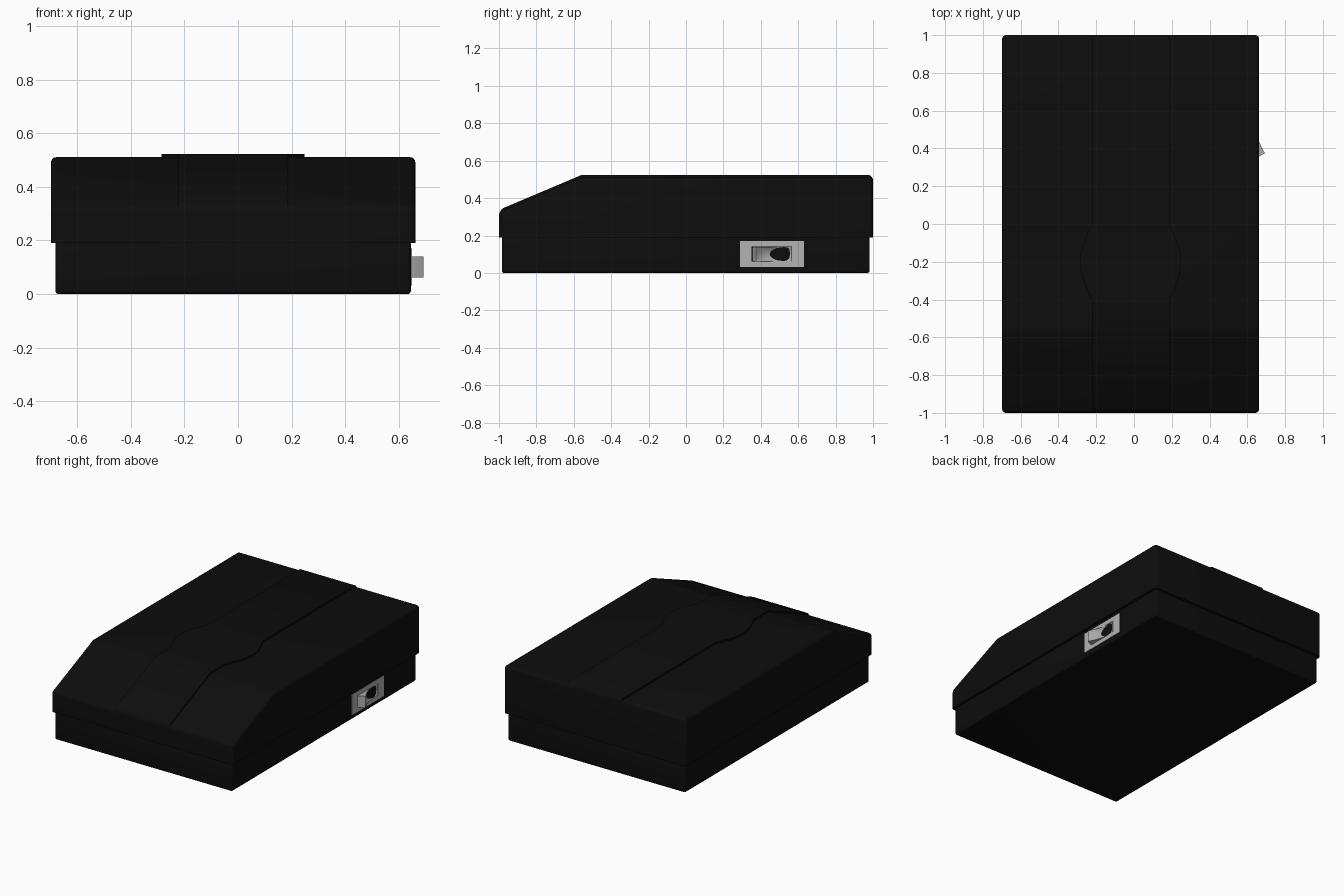
import bpy, bmesh, math

if "Cube" in bpy.data.objects:
    bpy.data.objects.remove(bpy.data.objects["Cube"])


def material(name, value):
    m = bpy.data.materials.new(name)
    m.diffuse_color = (value, value, value, 1)
    m.use_nodes = True
    m.node_tree.nodes["Principled BSDF"].inputs["Base Color"].default_value = m.diffuse_color
    return m


BLACK = material("black_plastic", 0.004)
LIGHT = material("light_grey", 0.45)
METAL = material("mid_grey", 0.4)
CX = -0.018  # centre line of the case


def loft(name, rings, mat, closed=False, bevel=0, bevel_if=None, segments=4):
    """Skin a row of equal-sized rings; cap the ends or close into a loop."""
    bm = bmesh.new()
    vs = [[bm.verts.new(p) for p in r] for r in rings]
    n = len(vs[0])
    pairs = list(zip(vs, vs[1:])) + ([(vs[-1], vs[0])] if closed else [])
    for a, b in pairs:
        for i in range(n):
            bm.faces.new((a[i], a[(i + 1) % n], b[(i + 1) % n], b[i]))
    if not closed:
        bm.faces.new(vs[0])
        bm.faces.new(vs[-1])
    bmesh.ops.recalc_face_normals(bm, faces=bm.faces)
    if bevel:
        edges = [e for e in bm.edges if bevel_if is None or bevel_if(e)]
        bmesh.ops.bevel(bm, geom=edges, offset=bevel, segments=segments,
                        profile=0.5, affect='EDGES')
    me = bpy.data.meshes.new(name)
    bm.to_mesh(me)
    bm.free()
    ob = bpy.data.objects.new(name, me)
    me.materials.append(mat)
    bpy.context.collection.objects.link(ob)
    bpy.ops.object.select_all(action='DESELECT')
    bpy.context.view_layer.objects.active = ob
    ob.select_set(True)
    bpy.ops.object.shade_smooth_by_angle(angle=math.radians(35))
    return ob


def prism_x(profile, x0, x1):
    return [[(x, y, z) for y, z in profile] for x in (x0, x1)]


# lower tray
tray = [(-0.985, 0), (0.982, 0), (0.982, 0.2), (-0.985, 0.2)]
loft("base_tray", prism_x(tray, CX - 0.663, CX + 0.663), BLACK, bevel=0.012)

# upper cover with sloping front, rounded everywhere except its lower rim
cover = [(-1, 0.19), (1, 0.19), (1, 0.511), (-0.56, 0.511), (-1, 0.325)]
loft("top_cover", prism_x(cover, CX - 0.68, CX + 0.68), BLACK, bevel=0.02,
     bevel_if=lambda e: max(v.co.z for v in e.verts) > 0.2)


# raised centre band that swells into a finger grip
def band_width(y):
    return 0.205 + (0.062 * math.sin(math.pi * -y / 0.4) if -0.4 < y < 0 else 0)


def band_top(y):
    slope = 0.523 + min(0, y + 0.56) * 0.423
    return slope - 0.02 * max(0, (abs(y) - 0.98) / 0.019) ** 2


ys = ([-0.999, -0.99, -0.98, -0.56] + [-0.4 + 0.4 * i / 20 for i in range(21)]
      + [0.98, 0.99, 0.999])
rings = []
for y in ys:
    w, t = band_width(y), band_top(y)
    rings.append([(CX - w, y, t - 0.06), (CX + w, y, t - 0.06),
                  (CX + w, y, t), (CX - w, y, t)])
loft("centre_band", rings, BLACK)


# switch surround: a thin rectangular frame on the right side
def rect(x, y0, y1, z0, z1):
    return [(x, y0, z0), (x, y1, z0), (x, y1, z1), (x, y0, z1)]


outer, inner = (0.29, 0.632, 0.032, 0.17), (0.35, 0.567, 0.06, 0.141)
loft("switch_frame", [rect(0.635, *outer), rect(0.649, *outer),
                      rect(0.649, *inner), rect(0.635, *inner)],
     LIGHT, closed=True)

# rocker switch with a dished face, tilted outwards at its front end
face = [(0.66, 0.357), (0.693, 0.374), (0.676, 0.405), (0.661, 0.44),
        (0.65, 0.48), (0.646, 0.52), (0.648, 0.563)]
rings = []
for i in range(13):
    s = i / 6 - 1
    dip = 0.014 * (1 - s * s)
    row = [(x - (dip if 1 < k < 6 else 0), y, 0.1005 + 0.039 * s)
           for k, (x, y) in enumerate(face)]
    rings.append([(0.62, 0.352, row[0][2])] + row + [(0.62, 0.565, row[0][2])])
loft("rocker_switch", rings, METAL)
